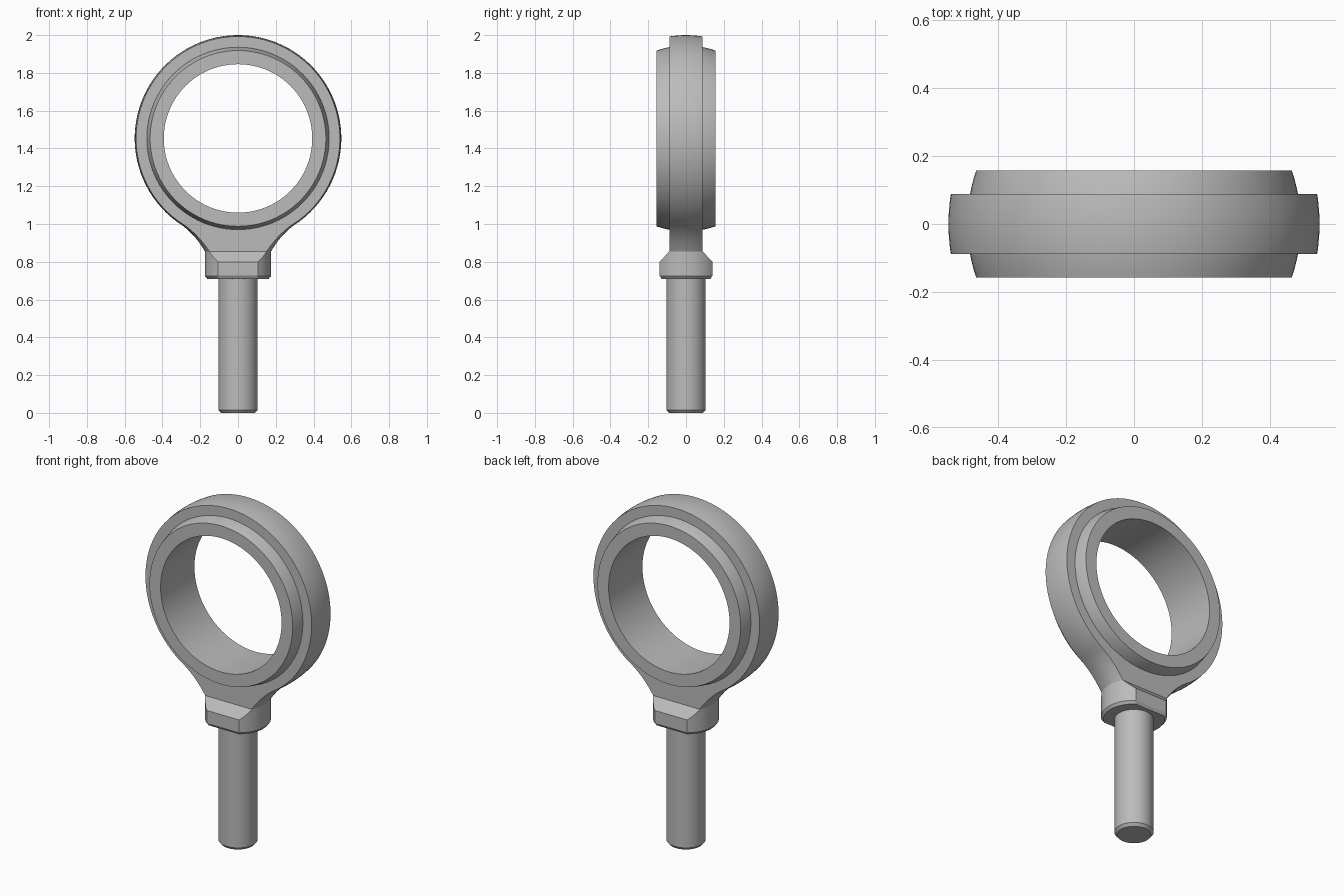
import bpy, bmesh, math
from mathutils import Matrix

if "Cube" in bpy.data.objects:
    bpy.data.objects.remove(bpy.data.objects["Cube"])

CZ, R_HEAD, R_BALL = 1.453, 0.547, 0.491   # ring centre height, head and ball radii
R_BORE, HALF_BALL, HALF_HEAD = 0.393, 0.157, 0.088

steel = bpy.data.materials.new("steel grey")
steel.diffuse_color = (0.5, 0.5, 0.5, 1)
steel.use_nodes = True
steel.node_tree.nodes["Principled BSDF"].inputs["Base Color"].default_value = steel.diffuse_color


def finish(bm, name):
    bmesh.ops.remove_doubles(bm, verts=bm.verts, dist=1e-5)
    bmesh.ops.recalc_face_normals(bm, faces=bm.faces)
    me = bpy.data.meshes.new(name)
    bm.to_mesh(me)
    bm.free()
    me.materials.append(steel)
    ob = bpy.data.objects.new(name, me)
    bpy.context.collection.objects.link(ob)
    return ob


def lathe(name, profile, closed=False, steps=96, matrix=Matrix()):
    """Turn an (r, z) profile around z, then place it with a matrix."""
    bm = bmesh.new()
    vs = [bm.verts.new((r, 0, z)) for r, z in profile]
    pairs = list(zip(vs, vs[1:])) + ([(vs[-1], vs[0])] if closed else [])
    es = [bm.edges.new(p) for p in pairs]
    bmesh.ops.spin(bm, geom=vs + es, cent=(0, 0, 0), axis=(0, 0, 1),
                   angle=math.tau, steps=steps, use_merge=True)
    bm.transform(matrix)
    return finish(bm, name)


def extrude_side(name, outline, half):
    """Extrude a (y, z) outline along x."""
    bm = bmesh.new()
    f = bm.faces.new([bm.verts.new((-half, y, z)) for y, z in outline])
    ext = bmesh.ops.extrude_face_region(bm, geom=[f])
    bmesh.ops.translate(bm, vec=(2 * half, 0, 0),
                        verts=[v for v in ext["geom"] if isinstance(v, bmesh.types.BMVert)])
    return finish(bm, name)


def boolean(ob, cutter, op):
    mod = ob.modifiers.new(op.lower(), "BOOLEAN")
    mod.operation, mod.object, mod.solver = op, cutter, "EXACT"
    bpy.context.view_layer.objects.active = ob
    bpy.ops.object.modifier_apply(modifier=mod.name)
    bpy.data.objects.remove(cutter)


def smooth(ob, degrees=25):
    bpy.ops.object.select_all(action="DESELECT")
    ob.select_set(True)
    bpy.context.view_layer.objects.active = ob
    bpy.ops.object.shade_smooth_by_angle(angle=math.radians(degrees))


to_ring = Matrix.Translation((0, 0, CZ)) @ Matrix.Rotation(math.pi / 2, 4, "X")

# Head: turned collar, flared neck and sphere
a, b, c = (0.175, 0.855), (0.228, 0.945), (0.30, 0.996)
neck = []
for i in range(11):
    t = i / 10
    neck.append(tuple((1 - t) ** 2 * a[k] + 2 * t * (1 - t) * b[k] + t * t * c[k] for k in (0, 1)))
start = math.atan2(c[1] - CZ, c[0])
sphere = []
for i in range(1, 41):
    ang = start + (math.pi / 2 - start) * i / 40
    sphere.append((R_HEAD * math.cos(ang) if i < 40 else 0, CZ + R_HEAD * math.sin(ang)))
head = lathe("eye_head", [(0, 0.71), (0.163, 0.71), (0.175, 0.725)] + neck + sphere)

# Flat cheeks with sloped shoulders down to the collar flats
half_side = [(0.123, 0.70), (0.14, 0.727), (0.14, 0.80), (HALF_HEAD, 0.855), (HALF_HEAD, 2.1)]
outline = half_side + [(-y, z) for y, z in reversed(half_side)]
boolean(head, extrude_side("cheek_cutter", outline, 0.7), "INTERSECT")

# Seat for the ball
seat = lathe("seat_cutter", [(0, -0.3), (0.482, -0.3), (0.482, 0.3), (0, 0.3)], matrix=to_ring)
boolean(head, seat, "DIFFERENCE")
smooth(head)

# Ball ring with a spherical outside and a straight bore
ball_profile = [(R_BORE, -HALF_BALL)]
for i in range(17):
    y = -HALF_BALL + 2 * HALF_BALL * i / 16
    ball_profile.append((math.sqrt(R_BALL ** 2 - y * y), y))
ball_profile.append((R_BORE, HALF_BALL))
smooth(lathe("ball_ring", ball_profile, closed=True, matrix=to_ring))

# Shank with a chamfered tip
smooth(lathe("shank", [(0, 0), (0.09, 0), (0.104, 0.016), (0.104, 0.715), (0, 0.715)], steps=64))
